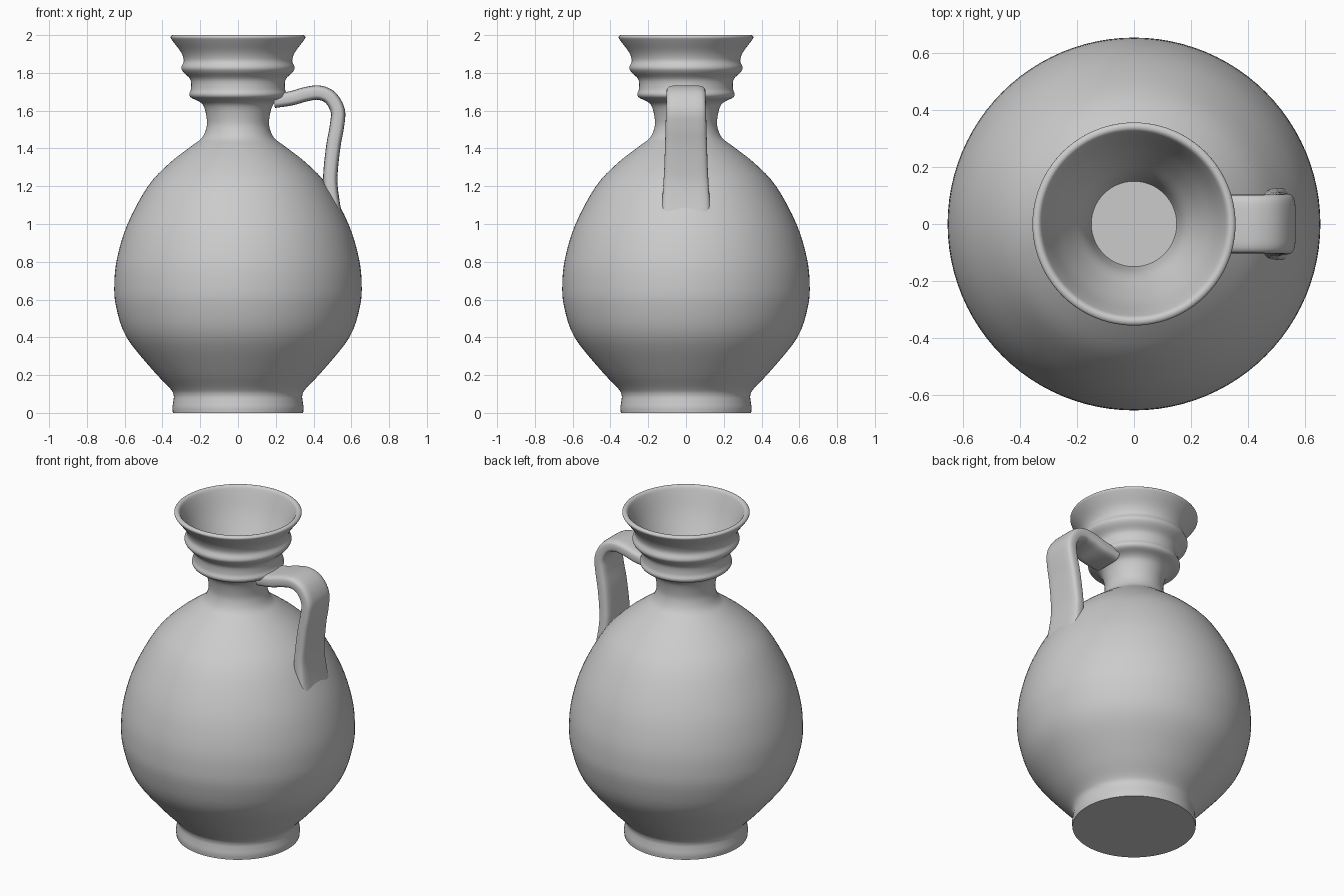
import bpy, math
from mathutils import Vector

if "Cube" in bpy.data.objects:
    bpy.data.objects.remove(bpy.data.objects["Cube"])


def smooth_path(points, steps):
    """Catmull-Rom curve through the points."""
    p = [Vector(q) for q in points]
    p = [2 * p[0] - p[1]] + p + [2 * p[-1] - p[-2]]
    out = []
    for i in range(1, len(p) - 2):
        a, b, c, d = p[i - 1:i + 3]
        for k in range(steps):
            t = k / steps
            out.append(0.5 * (2 * b + (c - a) * t + (2 * a - 5 * b + 4 * c - d) * t * t
                              + (3 * b - a - 3 * c + d) * t ** 3))
    out.append(p[-2])
    return out


def skin_rings(name, rings):
    """Bridge equal rings of points and cap both ends."""
    n = len(rings[0])
    verts = [v for r in rings for v in r]
    faces = [(i * n + j, i * n + (j + 1) % n, (i + 1) * n + (j + 1) % n, (i + 1) * n + j)
             for i in range(len(rings) - 1) for j in range(n)]
    faces.append(tuple(reversed(range(n))))
    faces.append(tuple(range(len(verts) - n, len(verts))))
    mesh = bpy.data.meshes.new(name)
    mesh.from_pydata(verts, [], faces)
    obj = bpy.data.objects.new(name, mesh)
    bpy.context.collection.objects.link(obj)
    bpy.ops.object.select_all(action='DESELECT')
    obj.select_set(True)
    bpy.context.view_layer.objects.active = obj
    bpy.ops.object.mode_set(mode='EDIT')
    bpy.ops.mesh.select_all(action='SELECT')
    bpy.ops.mesh.normals_make_consistent(inside=False)
    bpy.ops.object.mode_set(mode='OBJECT')
    bpy.ops.object.shade_smooth_by_angle(angle=math.radians(45))
    return obj


# Jug: foot, belly, neck, ridged mouth, rolled lip, then the funnel inside
profile = [(0.345, 0), (0.347, 0.03), (0.342, 0.065), (0.341, 0.095), (0.36, 0.13),
           (0.45, 0.225), (0.59, 0.40), (0.645, 0.56), (0.655, 0.68), (0.64, 0.82),
           (0.585, 1.0), (0.477, 1.2), (0.365, 1.32), (0.25, 1.41), (0.192, 1.455),
           (0.167, 1.51), (0.166, 1.56), (0.18, 1.62), (0.205, 1.648), (0.247, 1.668),
           (0.258, 1.688), (0.249, 1.715), (0.252, 1.765), (0.29, 1.805), (0.30, 1.83),
           (0.287, 1.865), (0.302, 1.91), (0.343, 1.965), (0.357, 1.988), (0.347, 2.0),
           (0.33, 1.996), (0.315, 1.965), (0.275, 1.86), (0.225, 1.76), (0.175, 1.67),
           (0.15, 1.58)]
SIDES = 96
ring_angles = [2 * math.pi * k / SIDES for k in range(SIDES)]
skin_rings("jug_body", [[(p.x * math.cos(a), p.x * math.sin(a), p.y) for a in ring_angles]
                        for p in smooth_path(profile, 4)])

# Strap handle: (x, z, half width) along its centre line
strap = [(0.19, 1.652, 0.10), (0.28, 1.665, 0.103), (0.36, 1.687, 0.103),
         (0.43, 1.695, 0.103), (0.49, 1.668, 0.104), (0.528, 1.60, 0.106),
         (0.524, 1.52, 0.108), (0.506, 1.42, 0.111), (0.492, 1.30, 0.115),
         (0.489, 1.21, 0.12), (0.503, 1.10, 0.127), (0.525, 0.99, 0.13)]
path = smooth_path(strap, 6)
rings = []
for i, p in enumerate(path):
    t = path[min(i + 1, len(path) - 1)] - path[max(i - 1, 0)]
    nx, nz = Vector((-t.y, t.x)).normalized()
    ring = []
    for k in range(32):
        a = 2 * math.pi * k / 32
        c, s = math.cos(a), math.sin(a)
        w = math.copysign(abs(c) ** 0.4, c) * p.z
        h = math.copysign(abs(s) ** 0.6, s) * 0.038
        ring.append((p.x + nx * h, w, p.y + nz * h))
    rings.append(ring)
skin_rings("handle", rings)
